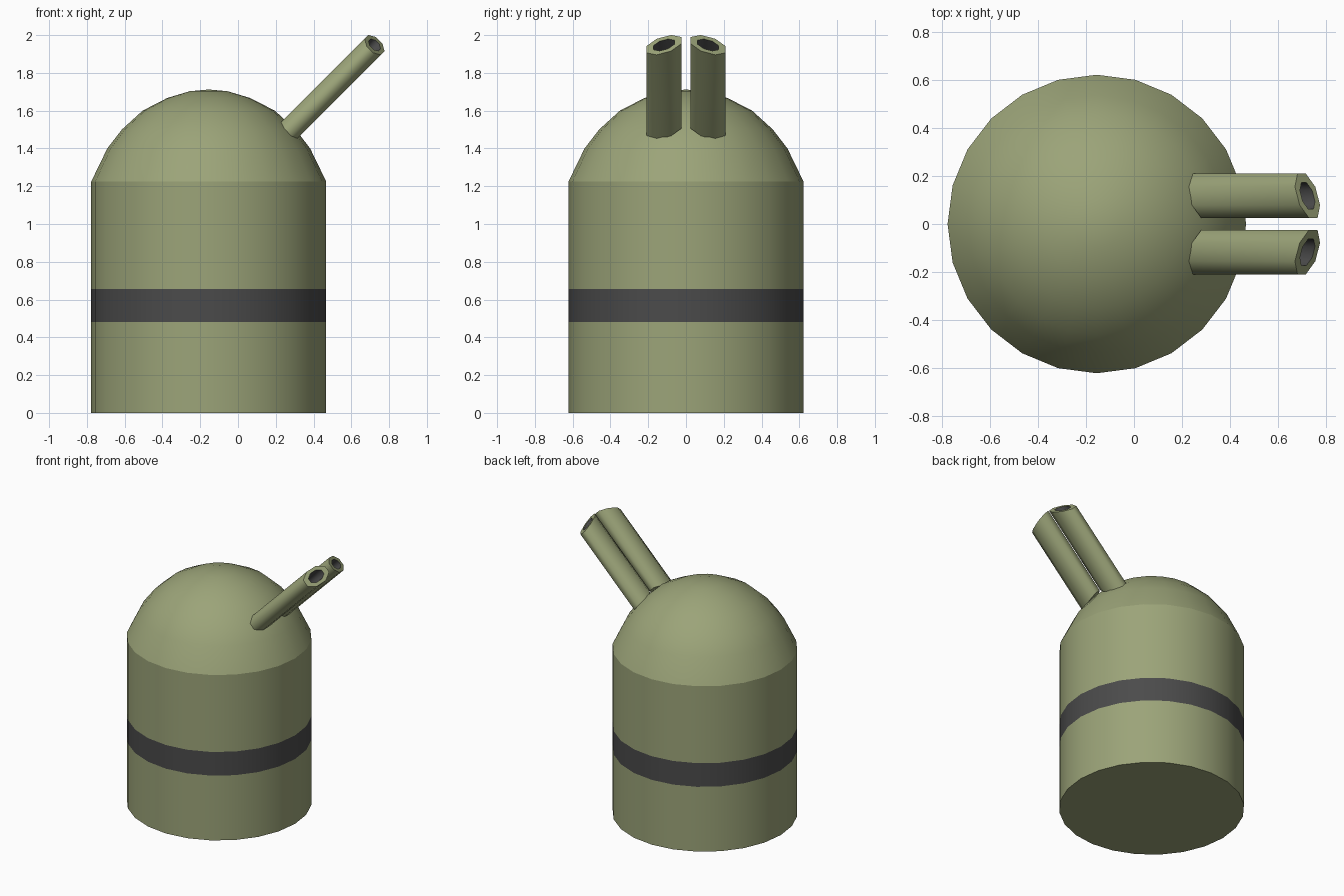
import bpy, bmesh, math
from mathutils import Vector

if "Cube" in bpy.data.objects:
    bpy.data.objects.remove(bpy.data.objects["Cube"])

CX, R, SIDES = -0.155, 0.622, 24


def material(name, color):
    m = bpy.data.materials.new(name)
    m.diffuse_color = color
    m.use_nodes = True
    m.node_tree.nodes["Principled BSDF"].inputs["Base Color"].default_value = m.diffuse_color
    return m


OLIVE = material("olive_paint", (0.33, 0.37, 0.19, 1))
DARK = material("dark_grey", (0.07, 0.07, 0.07, 1))


def make(name, bm, mats, angle):
    bmesh.ops.remove_doubles(bm, verts=bm.verts, dist=1e-5)
    bmesh.ops.recalc_face_normals(bm, faces=bm.faces)
    me = bpy.data.meshes.new(name)
    bm.to_mesh(me)
    bm.free()
    for m in mats:
        me.materials.append(m)
    ob = bpy.data.objects.new(name, me)
    bpy.context.collection.objects.link(ob)
    bpy.ops.object.select_all(action='DESELECT')
    ob.select_set(True)
    bpy.context.view_layer.objects.active = ob
    bpy.ops.object.shade_smooth_by_angle(angle=math.radians(angle))
    return ob


def bridge(bm, a, b, mat=0):
    n = len(a)
    for i in range(n):
        j = (i + 1) % n
        bm.faces.new((a[i], a[j], b[j], b[i])).material_index = mat


def ring(bm, r, z):
    return [bm.verts.new((CX + r * math.cos(t), r * math.sin(t), z))
            for t in (2 * math.pi * i / SIDES for i in range(SIDES))]


# Cylindrical body with a flush dark band
bm = bmesh.new()
rings = [ring(bm, R, z) for z in (0, 0.48, 0.655, 1.225)]
bm.faces.new(rings[0])
for k, (a, b) in enumerate(zip(rings, rings[1:])):
    bridge(bm, a, b, 1 if k == 1 else 0)
make("body", bm, [OLIVE, DARK], 30)

# Domed roof
bm = bmesh.new()
profile = [(R, 1.225), (0.537, 1.40), (0.46, 1.50), (0.35, 1.60),
           (0.22, 1.667), (0.10, 1.703)]
rings = [ring(bm, r, z) for r, z in profile]
for a, b in zip(rings, rings[1:]):
    bridge(bm, a, b)
tip = bm.verts.new((CX, 0, 1.712))
for i in range(SIDES):
    bm.faces.new((rings[-1][i], rings[-1][(i + 1) % SIDES], tip))
make("dome", bm, [OLIVE], 40)

# Two flattened, slanted-end barrels pointing up at 45 degrees
AXIS = Vector((1, 0, 1)).normalized()
PERP = Vector((-1, 0, 1)).normalized()
BASE, LENGTH, SKEW, N = Vector((0.274, 0, 1.499)), 0.635, 0.37, 8


def barrel(name, side):
    bm = bmesh.new()

    def section(scale, along):
        pts = []
        for i in range(N):
            t = 2 * math.pi * (i + 0.5) / N
            c = scale / math.cos(math.pi / N)
            u, v = 0.0925 * c * math.cos(t), 0.06 * c * math.sin(t)
            p = BASE + AXIS * (along - SKEW * u) + PERP * v
            p.y = side * (0.117 + u)
            pts.append(bm.verts.new(p))
        return pts

    outer0, outer1 = section(1, 0), section(1, LENGTH)
    rim, floor = section(0.6, LENGTH), section(0.6, LENGTH - 0.15)
    bm.faces.new(outer0)
    bridge(bm, outer0, outer1)
    bridge(bm, outer1, rim)
    bridge(bm, rim, floor, 1)
    bm.faces.new(floor).material_index = 1
    make(name, bm, [OLIVE, DARK], 62)


barrel("left_barrel", 1)
barrel("right_barrel", -1)
